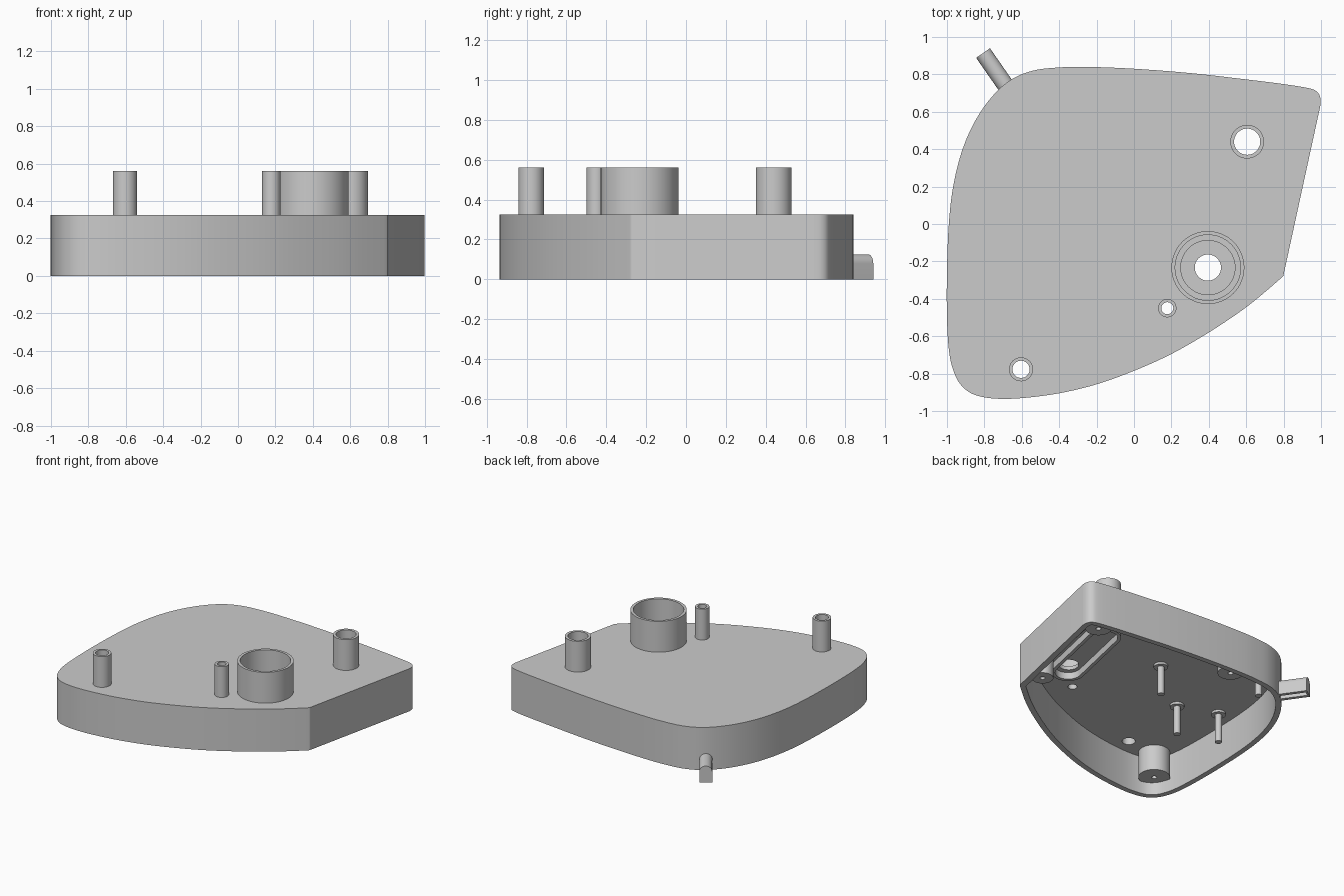
import bpy, bmesh, math
from mathutils import Vector

if "Cube" in bpy.data.objects:
    bpy.data.objects.remove(bpy.data.objects["Cube"])

grey = bpy.data.materials.new("plain grey")
grey.diffuse_color = (0.6, 0.6, 0.6, 1)
grey.use_nodes = True
grey.node_tree.nodes["Principled BSDF"].inputs["Base Color"].default_value = grey.diffuse_color
TOP, CEIL, WALL = 0.325, 0.292, 0.04


def finish(name, bm):
    bmesh.ops.recalc_face_normals(bm, faces=bm.faces)
    me = bpy.data.meshes.new(name)
    bm.to_mesh(me)
    bm.free()
    me.materials.append(grey)
    ob = bpy.data.objects.new(name, me)
    bpy.context.collection.objects.link(ob)
    bpy.ops.object.select_all(action='DESELECT')
    ob.select_set(True)
    bpy.context.view_layer.objects.active = ob
    bpy.ops.object.shade_smooth_by_angle(angle=math.radians(30))
    return ob


def loop(bm, pts, z):
    """Closed ring of vertices at one height."""
    return [bm.verts.new((p[0], p[1], z)) for p in pts]


def bridge(bm, a, b):
    for i in range(len(a)):
        j = (i + 1) % len(a)
        bm.faces.new((a[i], a[j], b[j], b[i]))


def fill(bm, *loops):
    """Flat face bounded by the first loop, with the others as holes."""
    edges = []
    for lp in loops:
        for i in range(len(lp)):
            pair = (lp[i - 1], lp[i])
            edges.append(bm.edges.get(pair) or bm.edges.new(pair))
    bmesh.ops.triangle_fill(bm, use_beauty=True, use_dissolve=False, edges=edges)


def prism(name, outer, z0, z1, holes=()):
    bm = bmesh.new()
    lows = [loop(bm, p, z0) for p in (outer, *holes)]
    highs = [loop(bm, p, z1) for p in (outer, *holes)]
    for a, b in zip(lows, highs):
        bridge(bm, a, b)
    fill(bm, *lows)
    fill(bm, *highs)
    return finish(name, bm)


def circle(x, y, r, n=48):
    return [(x + r * math.cos(2 * math.pi * i / n), y + r * math.sin(2 * math.pi * i / n))
            for i in range(n)]


def lathe(name, x, y, profile, n=48):
    """Revolve a closed (radius, z) profile; points on the axis are merged."""
    bm = bmesh.new()
    rings = [loop(bm, circle(x, y, r, n), z) for r, z in profile]
    for a, b in zip(rings, rings[1:] + rings[:1]):
        bridge(bm, a, b)
    bmesh.ops.remove_doubles(bm, verts=bm.verts, dist=1e-5)
    return finish(name, bm)


def spline(ctrl, steps=5):
    p = [Vector(c) for c in ctrl]
    p = [p[0]] + p + [p[-1]]
    out = []
    for a, b, c, d in zip(p, p[1:], p[2:], p[3:]):
        for i in range(steps):
            t = i / steps
            out.append(0.5 * (2 * b + (c - a) * t + (2 * a - 5 * b + 4 * c - d) * t * t
                              + (3 * b - a - 3 * c + d) * t ** 3))
    return out + [p[-1]]


def edge_distance(q, pts):
    best = 9
    for a, b in zip(pts, pts[1:] + pts[:1]):
        t = max(0, min(1, (q - a).dot(b - a) / (b - a).length_squared))
        best = min(best, (a + (b - a) * t - q).length)
    return best


def inset(pts, d):
    """Offset a clockwise outline inwards, dropping points that cross over."""
    out, n = [], len(pts)
    for i in range(n):
        e1 = (pts[i] - pts[i - 1]).normalized()
        e2 = (pts[(i + 1) % n] - pts[i]).normalized()
        n1, n2 = Vector((e1.y, -e1.x)), Vector((e2.y, -e2.x))
        m = (n1 + n2).normalized()
        out.append(pts[i] + m * d / max(0.5, m.dot(n1)))
    return [q for q in out if edge_distance(q, pts) > d * 0.97]


# Outline, clockwise; the straight right edge closes it
outline = spline([(0.80, -0.27), (0.78, -0.295), (0.6, -0.445), (0.4, -0.58), (0.2, -0.695),
                  (0, -0.785), (-0.2, -0.857), (-0.4, -0.905), (-0.6, -0.931), (-0.75, -0.933),
                  (-0.86, -0.91), (-0.93, -0.855), (-0.97, -0.77), (-0.99, -0.67), (-1, -0.5),
                  (-1, -0.25), (-0.99, 0), (-0.967, 0.2), (-0.92, 0.39), (-0.85, 0.55),
                  (-0.76, 0.68), (-0.66, 0.77), (-0.54, 0.82), (-0.4, 0.837), (-0.25, 0.84),
                  (0, 0.83), (0.3, 0.807), (0.6, 0.773), (0.8, 0.748), (0.93, 0.727),
                  (0.975, 0.71), (0.995, 0.68), (0.998, 0.64)])

# Open tubes on top: name, x, y, outer radius, inner radius
tubes = (("back_tube", 0.605, 0.44, 0.09, 0.07),
         ("small_tube", 0.178, -0.45, 0.049, 0.032),
         ("front_tube", -0.604, -0.777, 0.064, 0.046))
for name, x, y, ro, ri in tubes:
    lathe(name, x, y, [(ro, CEIL), (ro, 0.56), (ri, 0.56), (ri, CEIL)])

# Large cup with a stepped floor and a central hole
lathe("cup", 0.395, -0.233, [(0.195, CEIL), (0.195, 0.56), (0.175, 0.56), (0.175, 0.36),
                             (0.145, 0.36), (0.145, 0.32), (0.07, 0.32), (0.07, CEIL)], 64)

# Hollow housing, open underneath, with holes below the tubes and cup
holes = [circle(x, y, (ro + ri) / 2) for _, x, y, ro, ri in tubes]
holes.append(circle(0.395, -0.233, 0.187))
inner = inset(outline, WALL)
bm = bmesh.new()
out_low, out_high = loop(bm, outline, 0), loop(bm, outline, TOP)
in_low, in_high = loop(bm, inner, 0), loop(bm, inner, CEIL)
bridge(bm, out_low, out_high)
bridge(bm, in_low, in_high)
hole_low = [loop(bm, h, CEIL) for h in holes]
hole_high = [loop(bm, h, TOP) for h in holes]
for a, b in zip(hole_low, hole_high):
    bridge(bm, a, b)
fill(bm, out_low, in_low)
fill(bm, in_high, *hole_low)
fill(bm, out_high, *hole_high)
finish("housing", bm)

# Thin posts hanging from the ceiling, each with a collar
for i, (x, y) in enumerate(((-0.10, 0.17), (-0.54, -0.18), (-0.83, -0.08), (-0.63, 0.59))):
    lathe(f"post_{i + 1}", x, y, [(0, 0.30), (0.05, 0.30), (0.05, 0.275), (0.024, 0.275),
                                  (0.024, 0.06), (0, 0.06)], 24)

# Screw bosses with blind holes
for i, (x, y, r) in enumerate(((-0.841, -0.785, 0.11), (-0.319, 0.659, 0.09),
                               (0.776, 0.542, 0.09), (0.634, -0.229, 0.075))):
    lathe(f"boss_{i + 1}", x, y, [(0, 0.30), (r, 0.30), (r, 0.095), (0.018, 0.095),
                                  (0.018, 0.2), (0, 0.2)], 32)

# Oblong rim and side rail under the ceiling, parallel to the straight edge
along = Vector((0.2, 0.92)).normalized()
side = Vector((along.y, -along.x))


def oblong(a, b, r, n=16):
    turn = [math.pi * i / n for i in range(n + 1)]
    return [a + side * r * math.cos(t) - along * r * math.sin(t) for t in turn] + \
           [b - side * r * math.cos(t) + along * r * math.sin(t) for t in turn]


a, b = Vector((0.385, -0.25)), Vector((0.50, 0.28))
prism("oblong_rim", oblong(a, b, 0.115), 0.24, 0.30, [oblong(a, b, 0.09)])
c, d = Vector((0.65, -0.17)), Vector((0.765, 0.47))
prism("side_rail", [c - side * 0.012, c + side * 0.012, d + side * 0.012, d - side * 0.012],
      0.19, 0.30)

# Cable spout with an arched top, grooved underneath
w, h, length = 0.045, 0.125, 0.21
curve = [(w * math.cos(t), h - w + w * math.sin(t)) for t in (math.pi * i / 16 for i in range(17))]
arch = [(-w, 0), (-0.02, 0), (-0.02, 0.08), (0.02, 0.08), (0.02, 0), (w, 0)] + curve
solid = [(-w, 0), (w, 0)] + curve
direction = Vector((-0.57, 0.82, 0)).normalized()
across = Vector((direction.y, -direction.x, 0))
tip = Vector((-0.807, 0.914, 0))


def spout(name, pts, back, front):
    bm = bmesh.new()
    ends = [[bm.verts.new(tip + direction * t + across * p[0] + Vector((0, 0, p[1])))
             for p in pts] for t in (back, front)]
    bridge(bm, *ends)
    for e in ends:
        bm.faces.new(e)
    return finish(name, bm)


spout("spout_channel", arch, -length, -0.012)
spout("spout_end", solid, -0.012, 0)
